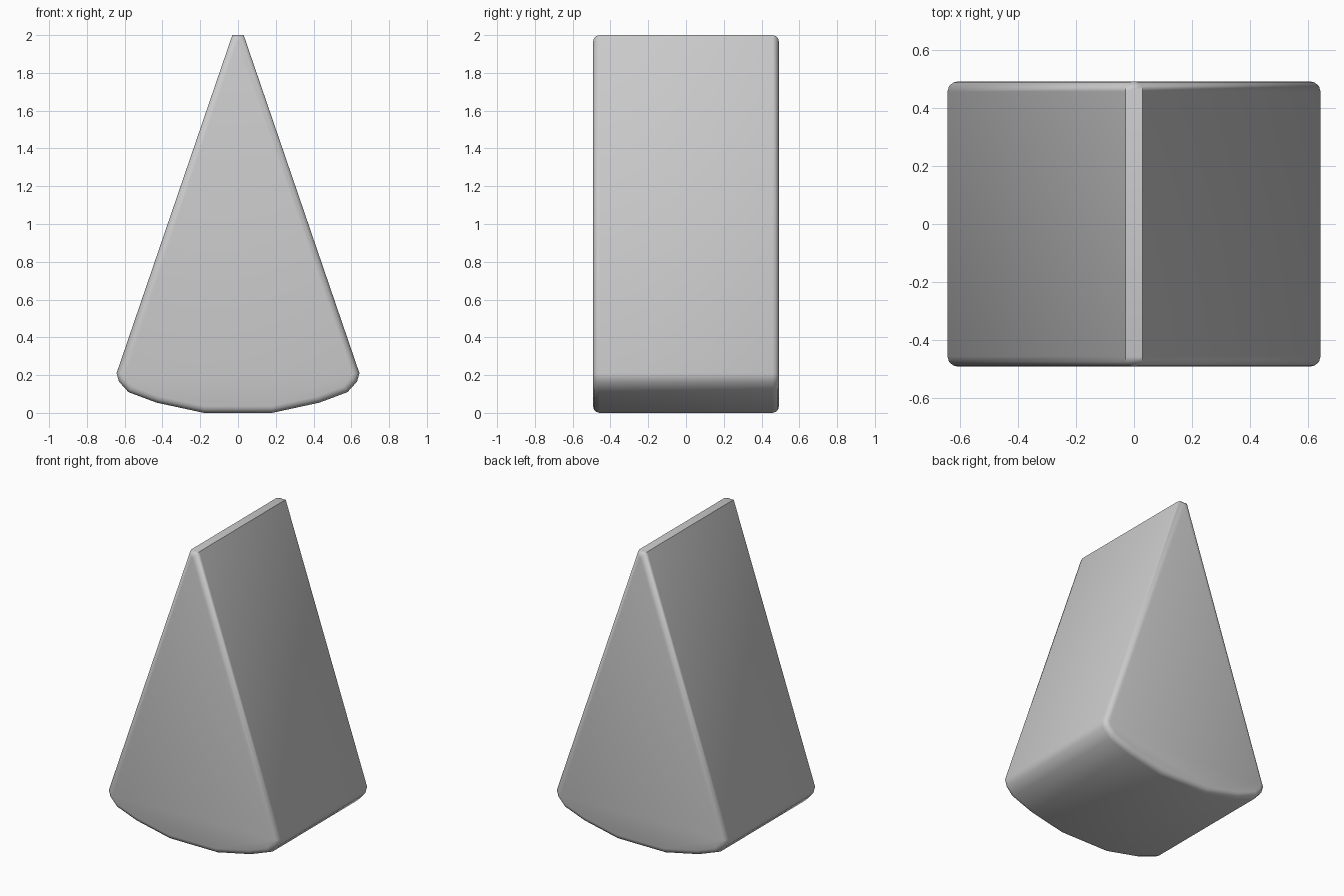
import bpy, bmesh, math

if "Cube" in bpy.data.objects:
    bpy.data.objects.remove(bpy.data.objects["Cube"])

DEPTH = 0.492   # half thickness along y
ROUND = 0.035   # rounding of front and back rims

# Wedge outline: narrow flat tip, straight flanks, curved base
half = [(0.03, 2.0), (0.643, 0.21), (0.63, 0.165), (0.58, 0.11),
        (0.43, 0.054), (0.18, 0.0)]
outline = half + [(-x, z) for x, z in reversed(half)]

bm = bmesh.new()
front = [bm.verts.new((x, -DEPTH, z)) for x, z in outline]
back = [bm.verts.new((x, DEPTH, z)) for x, z in outline]
caps = [bm.faces.new(front), bm.faces.new(back[::-1])]
n = len(outline)
for i in range(n):
    j = (i + 1) % n
    bm.faces.new((front[i], back[i], back[j], front[j]))
bmesh.ops.recalc_face_normals(bm, faces=bm.faces)

# Rounded front and back rims
rims = [e for f in caps for e in f.edges]
bmesh.ops.bevel(bm, geom=rims, offset=ROUND, offset_type='OFFSET',
                segments=3, profile=0.5, affect='EDGES', clamp_overlap=False)
bmesh.ops.recalc_face_normals(bm, faces=bm.faces)

mesh = bpy.data.meshes.new("wedge")
bm.to_mesh(mesh)
bm.free()
wedge = bpy.data.objects.new("wedge", mesh)
bpy.context.collection.objects.link(wedge)

# Smooth shading, keeping the tip edges sharp
bpy.context.view_layer.objects.active = wedge
wedge.select_set(True)
bpy.ops.object.shade_smooth_by_angle(angle=math.radians(50))
